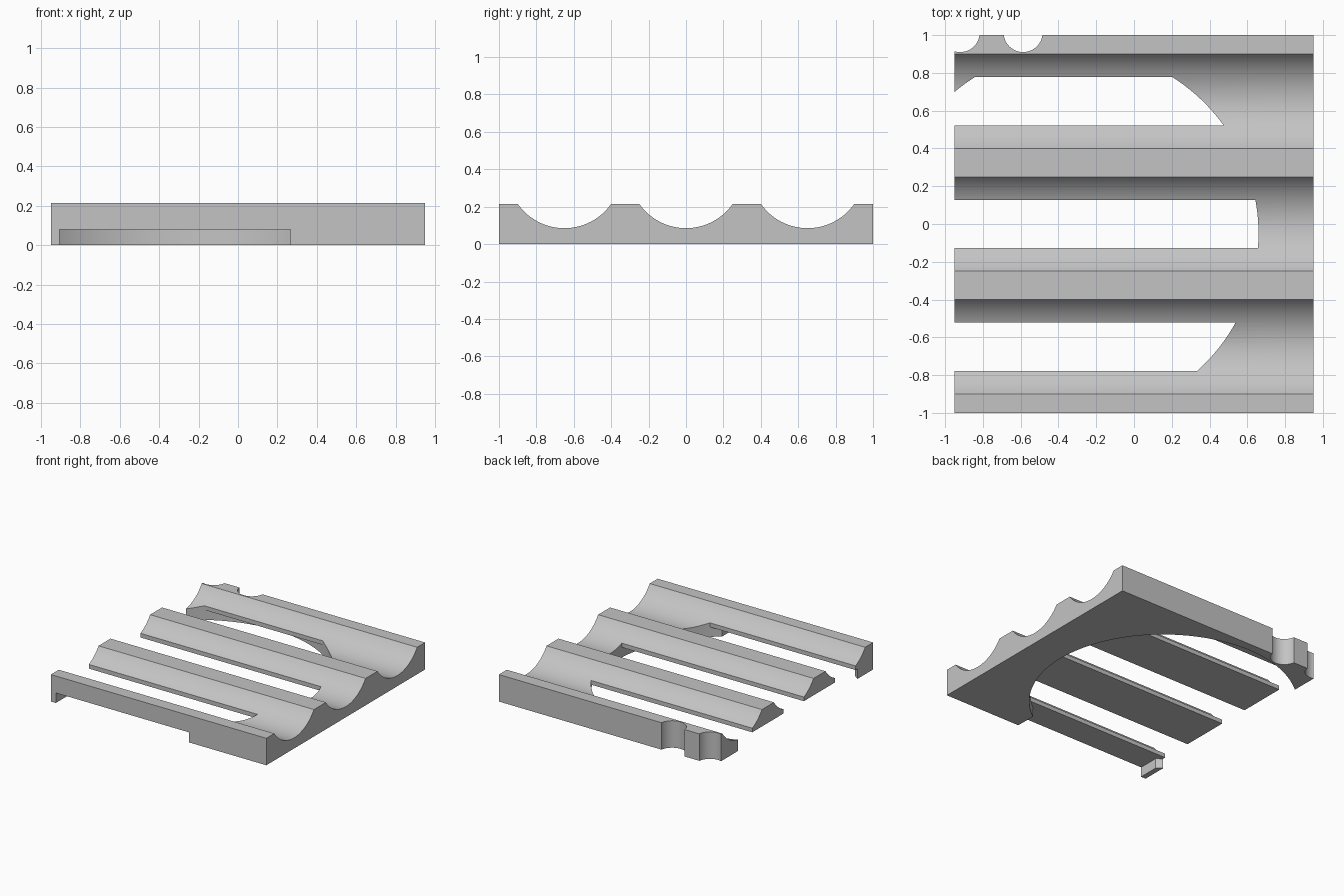
import bpy
import bmesh
from math import acos, cos, sin, pi, sqrt, radians

cube = bpy.data.objects.get("Cube")
if cube:
    bpy.data.objects.remove(cube, do_unlink=True)

HALF_X, HEIGHT = 0.95, 0.215
GROOVES = (-0.65, 0.0, 0.65)
GROOVE_R, GROOVE_Z = 0.305, 0.39
POCKET_X, POCKET_Y, POCKET_R, POCKET_TOP = -0.32, -0.05, 0.98, 0.08

grey = bpy.data.materials.new("plain grey")
grey.use_nodes = True
grey.diffuse_color = (0.55, 0.55, 0.55, 1)
grey.node_tree.nodes["Principled BSDF"].inputs["Base Color"].default_value = grey.diffuse_color


def arc(cx, cy, r, start, end, steps):
    angles = [start + (end - start) * i / steps for i in range(steps + 1)]
    return [(cx + r * cos(a), cy + r * sin(a)) for a in angles]


def prism(name, base, shift):
    """Extrude a closed 3D outline along a vector."""
    bm = bmesh.new()
    face = bm.faces.new([bm.verts.new(p) for p in base])
    moved = bmesh.ops.extrude_face_region(bm, geom=[face])["geom"]
    bmesh.ops.translate(bm, vec=shift, verts=[v for v in moved if isinstance(v, bmesh.types.BMVert)])
    bmesh.ops.recalc_face_normals(bm, faces=bm.faces)
    mesh = bpy.data.meshes.new(name)
    bm.to_mesh(mesh)
    bm.free()
    mesh.materials.append(grey)
    obj = bpy.data.objects.new(name, mesh)
    bpy.context.collection.objects.link(obj)
    return obj


def cut(target, outline, bottom, top):
    """Subtract a vertical prism from the target."""
    cutter = prism("cutter", [(x, y, bottom) for x, y in outline], (0, 0, top - bottom))
    cutter.hide_render = True
    mod = target.modifiers.new("cut", "BOOLEAN")
    mod.operation = "DIFFERENCE"
    mod.solver = "EXACT"
    mod.object = cutter
    bpy.ops.object.modifier_apply(modifier=mod.name)
    bpy.data.objects.remove(cutter, do_unlink=True)


# Block with three round grooves along its length
half_angle = acos((GROOVE_Z - HEIGHT) / GROOVE_R)
profile = [(-1, 0), (-1, HEIGHT)]
for y in GROOVES:
    profile += arc(y, GROOVE_Z, GROOVE_R, -pi / 2 - half_angle, -pi / 2 + half_angle, 28)
profile += [(1, HEIGHT), (1, 0)]
tray = prism("grooved_tray", [(-HALF_X, y, z) for y, z in profile], (2 * HALF_X, 0, 0))
bpy.context.view_layer.objects.active = tray
tray.select_set(True)

# Round pocket underneath, opening through the front wall
half_open = 0.587
a = acos(half_open / POCKET_R)
pocket = arc(POCKET_X, POCKET_Y, POCKET_R, -a, pi + a, 96)
pocket += [(POCKET_X - half_open, -1.2), (POCKET_X + half_open, -1.2)]
cut(tray, pocket, -0.1, POCKET_TOP)

# Slots along the groove bottoms, bounded by the pocket's circle
for y in GROOVES:
    rows = [y - 0.128 + 0.256 * i / 12 for i in range(13)]
    reach = [sqrt((POCKET_R - 0.001) ** 2 - (v - POCKET_Y) ** 2) for v in rows]
    right = [(POCKET_X + d, v) for d, v in zip(reach, rows)]
    left = [(POCKET_X - d, v) for d, v in zip(reach, rows)]
    cut(tray, right + left[::-1], 0.05, 0.4)

# Two round notches in the back wall
for x in (-0.92, -0.587):
    cut(tray, arc(x, 1.013, 0.103, 0, 2 * pi * 47 / 48, 47), -0.1, 0.4)

bpy.ops.object.shade_smooth_by_angle(angle=radians(30))
